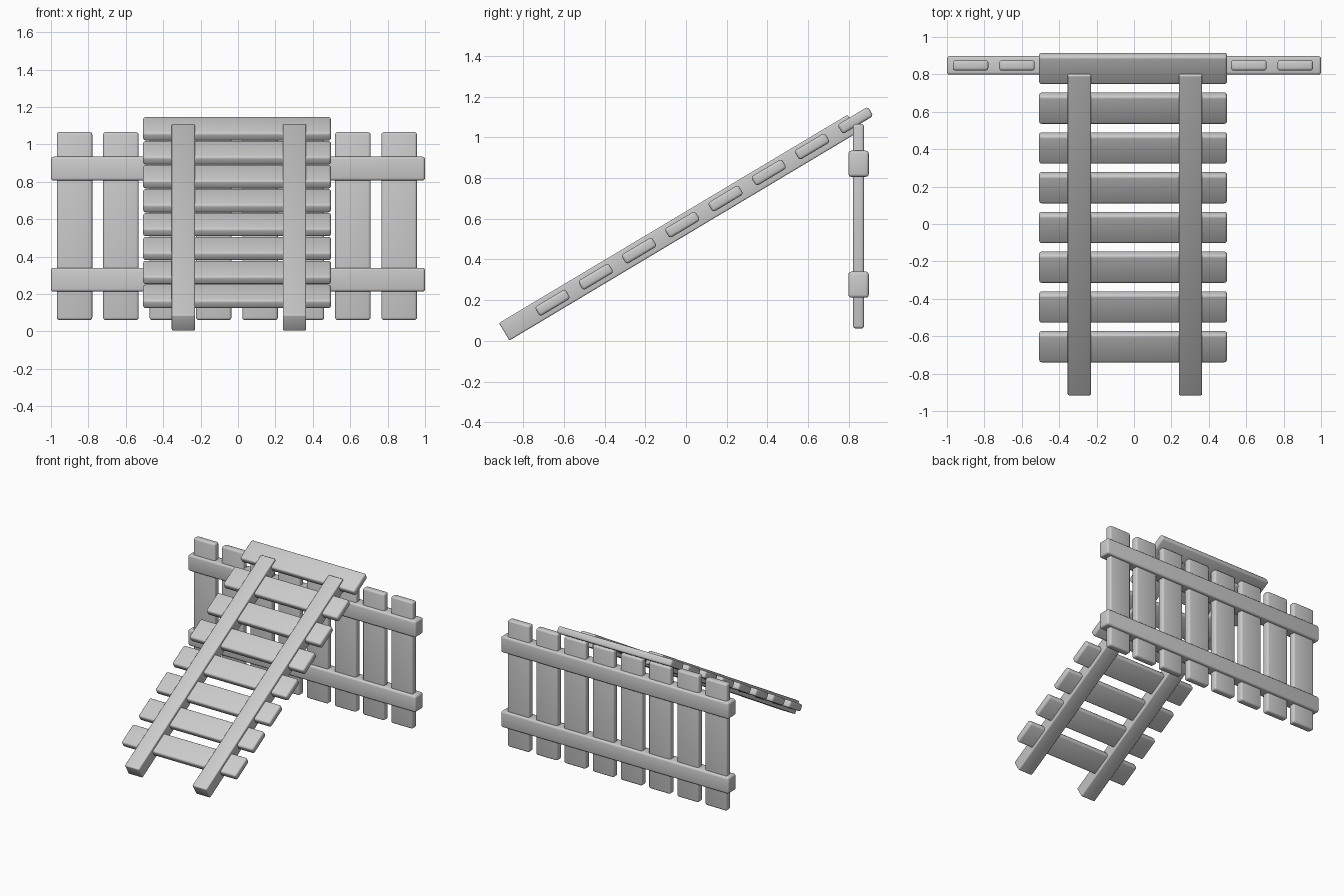
import bpy, math
from mathutils import Vector

if "Cube" in bpy.data.objects:
    bpy.data.objects.remove(bpy.data.objects["Cube"])

TILT = math.radians(30.85)


def board(name, loc, size, tilt=0.0, bevel=0.014):
    """Rounded-edge wooden board."""
    bpy.ops.mesh.primitive_cube_add(size=1, location=loc)
    ob = bpy.context.object
    ob.name = name
    ob.scale = size
    bpy.ops.object.transform_apply(location=False, rotation=False, scale=True)
    ob.rotation_euler.x = tilt
    mod = ob.modifiers.new("rounded_edges", 'BEVEL')
    mod.width = bevel
    mod.segments = 3
    bpy.ops.object.modifier_apply(modifier=mod.name)
    bpy.ops.object.shade_smooth_by_angle(angle=math.radians(35))
    return ob


# Fence pickets
for i in range(8):
    board(f"fence_picket_{i + 1}", (-0.874 + 0.248 * i, 0.848, 0.563),
          (0.19, 0.055, 1.005))

# Fence cross rails
for label, z in (("lower", 0.276), ("upper", 0.87)):
    board(f"fence_rail_{label}", (0, 0.848, z), (2.0, 0.1, 0.128))

# Leaning ramp: two long side beams
for label, x in (("left", -0.292), ("right", 0.302)):
    board(f"ramp_beam_{label}", (x, -0.037, 0.556), (0.125, 1.995, 0.1),
          TILT, 0.008)

# Ramp slats evenly spaced up the slope
first, last = Vector((-0.005, -0.656, 0.187)), Vector((-0.005, 0.832, 1.083))
for i in range(8):
    board(f"ramp_slat_{i + 1}", first.lerp(last, i / 7), (1.005, 0.175, 0.053), TILT)
